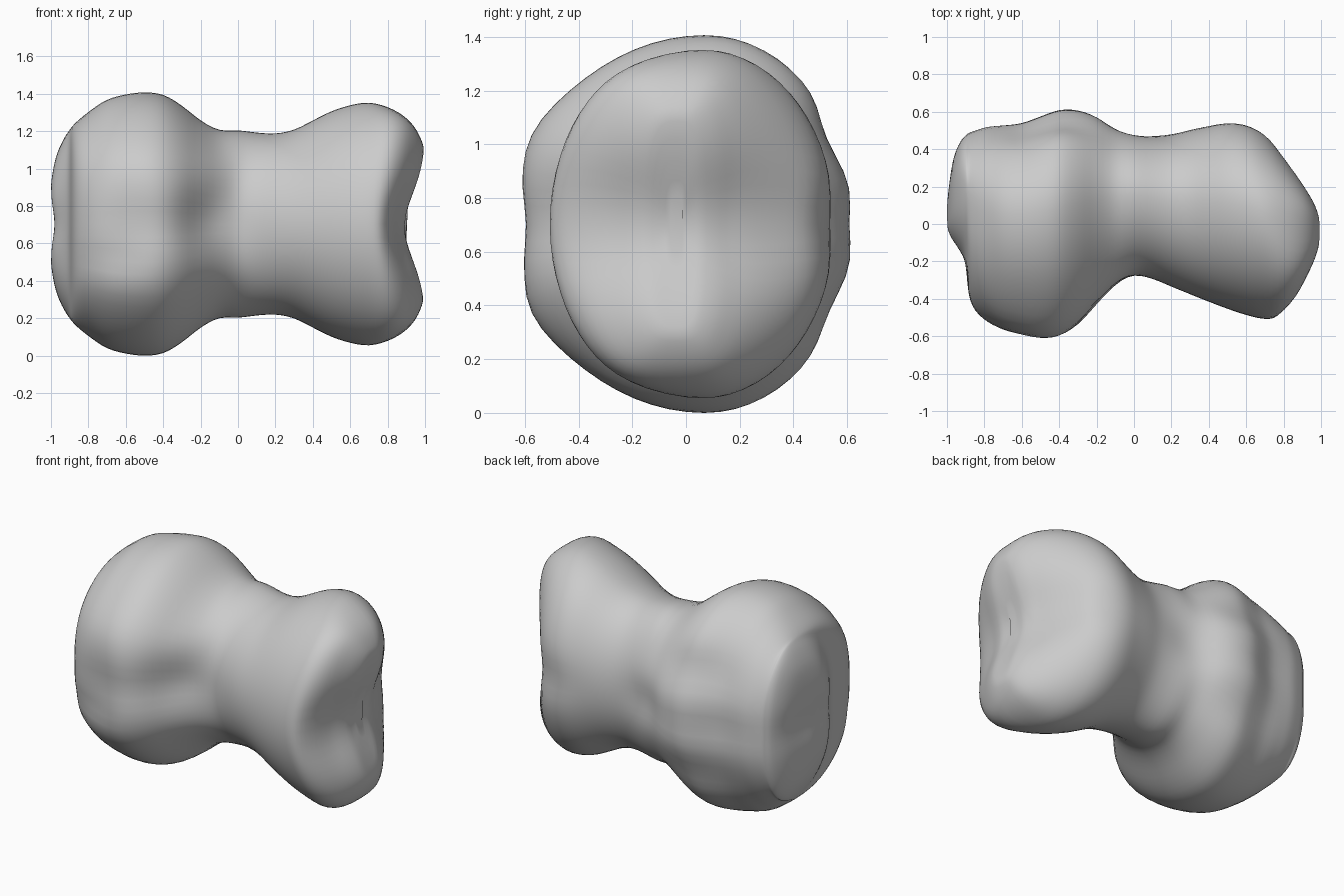
import bpy, bmesh, math
from mathutils import Vector

if "Cube" in bpy.data.objects:
    bpy.data.objects.remove(bpy.data.objects["Cube"])

SEG, SUB, MID = 64, 3, 0.705

# Cross-section stations: x, front y, back y, half height
stations = [
    (-1.0, -.04, .14, .22), (-.985, -.075, .26, .31), (-.965, -.105, .37, .385),
    (-.93, -.155, .45, .46), (-.90, -.22, .48, .505), (-.885, -.38, .495, .525),
    (-.85, -.47, .51, .56), (-.78, -.535, .535, .615), (-.70, -.575, .545, .667),
    (-.6, -.60, .56, .695), (-.5, -.62, .60, .706), (-.4, -.615, .635, .694),
    (-.3, -.565, .63, .635), (-.2, -.46, .595, .555), (-.1, -.35, .535, .503),
    (0, -.285, .50, .503), (.1, -.297, .482, .49), (.2, -.337, .482, .485),
    (.3, -.377, .505, .505), (.4, -.417, .53, .555), (.5, -.455, .555, .605),
    (.6, -.488, .55, .637), (.7, -.51, .50, .652), (.8, -.495, .395, .627),
    (.88, -.42, .29, .584), (.94, -.31, .20, .527), (.98, -.23, .135, .46),
    (1.004, -.15, .06, .40),
]

# Soft dents on the sides: side (-1 front, 1 back), x, z, x radius, z radius, depth
dents = [
    (-1, -.20, .74, .13, .15, .06),
    (-1, -.68, .52, .20, .06, .03),
    (-1, -.45, .70, .35, .10, .03),
    (-1, -.55, 1.06, .30, .17, -.05),
    (-1, -.55, .35, .30, .17, -.05),
    (-1, -.12, 1.03, .14, .14, -.04),
    (-1, -.12, .43, .14, .11, -.03),
    (1, -.40, 1.03, .25, .13, .06),
    (1, -.40, .37, .25, .13, .045),
    (1, -.50, MID, .35, .10, .035),
    (1, -.05, MID, .15, .14, .03),
    (1, .70, MID, .22, .12, .04),
]


def bell(d, r):
    return math.exp(-(d / r) ** 2)


def ramp(x, a, b):
    return max(0, min(1, (x - a) / (b - a)))


def spline(a, b, c, d, t):
    return tuple(.5 * (2 * q + (r - p) * t + (2 * p - 5 * q + 4 * r - s) * t * t
                       + (3 * q - p - 3 * r + s) * t ** 3)
                 for p, q, r, s in zip(a, b, c, d))


def smooth_stations(pts):
    out = []
    for i in range(len(pts) - 1):
        quad = [pts[max(0, min(len(pts) - 1, i + k))] for k in (-1, 0, 1, 2)]
        out += [spline(*quad, j / SUB) for j in range(SUB)]
    return out + [pts[-1]]


def shape(x, y, z, side):
    """Press in the dents and the two hollow ends."""
    for s, dx, dz, rx, rz, depth in dents:
        y -= s * depth * bell(x - dx, rx) * bell(z - dz, rz) * max(0, side * s)
    if x > .72:
        x -= .115 * ramp(x, .72, .97) * bell(z - .69, .25)
    if x < -.9:
        x += .02 * bell(z - MID, .10) * ramp(-x, .9, 1)
    return Vector((x, y, z))


def ring(bm, st, scale=1.0):
    x, yf, yb, h = st
    yc = (yf + yb) / 2 + .08 * (yb - yf) / 1.2
    # squarer sections towards both ends
    power = 1 - .4 * ramp(x, .7, .92) - .25 * ramp(-x, .75, .95)
    verts = []
    for i in range(SEG):
        a = math.tau * i / SEG
        c, s = math.cos(a), math.sin(a)
        c = math.copysign(abs(c) ** power, c)
        s = math.copysign(abs(s) ** (.5 + power / 2), s)
        y = yc + scale * c * ((yb - yc) if c > 0 else (yc - yf))
        verts.append(bm.verts.new(shape(x, y, MID + scale * h * s, c)))
    return verts


# Double-bulbed body with pinched waist
bm = bmesh.new()
sections = smooth_stations(stations)
first, last = sections[0], sections[-1]
inner = (.8, .6, .4, .2)
rings = [ring(bm, first, k) for k in reversed(inner)]
rings += [ring(bm, s) for s in sections]
rings += [ring(bm, last, k) for k in inner]
for a, b in zip(rings, rings[1:]):
    for i in range(SEG):
        j = (i + 1) % SEG
        bm.faces.new((a[i], a[j], b[j], b[i]))
bm.faces.new(rings[0])
bm.faces.new(list(reversed(rings[-1])))

# Relax slightly, then make it stand on the ground
for _ in range(3):
    bmesh.ops.smooth_vert(bm, verts=bm.verts, factor=.4,
                          use_axis_x=True, use_axis_y=True, use_axis_z=True)
bmesh.ops.recalc_face_normals(bm, faces=bm.faces)
low = min(v.co.z for v in bm.verts)
bmesh.ops.translate(bm, verts=bm.verts, vec=(0, 0, -low))

mesh = bpy.data.meshes.new("bone_body")
bm.to_mesh(mesh)
bm.free()
body = bpy.data.objects.new("bone_body", mesh)
bpy.context.collection.objects.link(body)
bpy.context.view_layer.objects.active = body
body.select_set(True)
bpy.ops.object.shade_smooth_by_angle(angle=math.radians(35))
